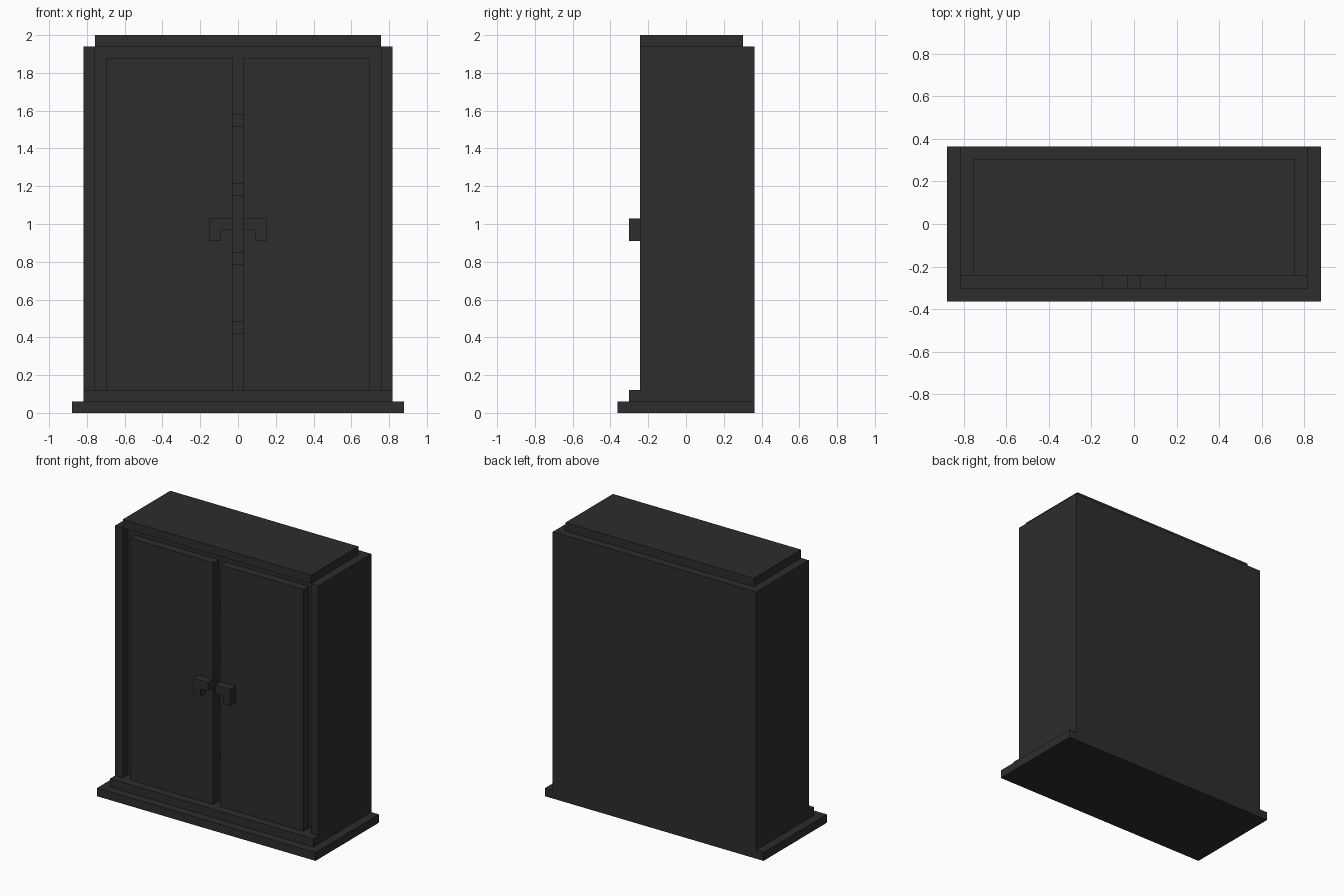
import bpy, bmesh
from mathutils import Vector

if "Cube" in bpy.data.objects:
    bpy.data.objects.remove(bpy.data.objects["Cube"])

U = 2 / 33  # grid unit: the cabinet is 33 units tall

mat = bpy.data.materials.new("charcoal")
mat.diffuse_color = (0.0262, 0.0262, 0.0262, 1)
mat.use_nodes = True
mat.node_tree.nodes["Principled BSDF"].inputs["Base Color"].default_value = mat.diffuse_color


def boxes(name, *specs):
    """One object from boxes given as (x0, x1, y0, y1, z0, z1) in grid units."""
    bm = bmesh.new()
    for x0, x1, y0, y1, z0, z1 in specs:
        verts = bmesh.ops.create_cube(bm, size=1)["verts"]
        for v in verts:
            v.co = Vector((x1 if v.co.x > 0 else x0,
                           y1 if v.co.y > 0 else y0,
                           z1 if v.co.z > 0 else z0)) * U
    me = bpy.data.meshes.new(name)
    bm.to_mesh(me)
    bm.free()
    me.materials.append(mat)
    ob = bpy.data.objects.new(name, me)
    bpy.context.collection.objects.link(ob)
    return ob


def extrude_xz(name, points, y0, y1):
    """Front-view outline pushed back along y."""
    bm = bmesh.new()
    face = bm.faces.new([bm.verts.new((x * U, y0 * U, z * U)) for x, z in points])
    ext = bmesh.ops.extrude_face_region(bm, geom=[face])["geom"]
    bmesh.ops.translate(bm, vec=(0, (y1 - y0) * U, 0),
                        verts=[e for e in ext if isinstance(e, bmesh.types.BMVert)])
    bmesh.ops.recalc_face_normals(bm, faces=bm.faces)
    me = bpy.data.meshes.new(name)
    bm.to_mesh(me)
    bm.free()
    me.materials.append(mat)
    ob = bpy.data.objects.new(name, me)
    bpy.context.collection.objects.link(ob)


# Stepped foot and lid
boxes("base", (-14.5, 14.5, -6, 6, 0, 1))
boxes("plinth", (-13.5, 13.5, -5, 6, 1, 2))
boxes("lid", (-12.5, 12.5, -4, 5, 32, 33))

# Carcass: solid block with a front recess and small slots behind the door gap
carcass = boxes("carcass", (-13.5, 13.5, -4, 6, 2, 32))
recess = boxes("recess_cutter", (-12.5, 12.5, -5, -3, 1, 33))
slots = boxes("slot_cutter",
              *[(-0.5, 0.5, -3.5, -2, z, z + 1) for z in (7, 13, 19, 25)])
for cutter in (recess, slots):
    mod = carcass.modifiers.new(cutter.name, "BOOLEAN")
    mod.operation = "DIFFERENCE"
    mod.solver = "EXACT"
    mod.object = cutter
    cutter.hide_render = True
    cutter.hide_viewport = True

# Doors and hooked handles, mirrored left and right
hook = [(0.5, 17), (2.5, 17), (2.5, 15), (1.5, 15), (1.5, 16), (0.5, 16)]
for side, s in (("left", -1), ("right", 1)):
    x0, x1 = sorted((0.5 * s, 11.5 * s))
    boxes("door_" + side, (x0, x1, -4, -3, 2, 31))
    extrude_xz("handle_" + side, [(x * s, z) for x, z in hook], -5, -4)
